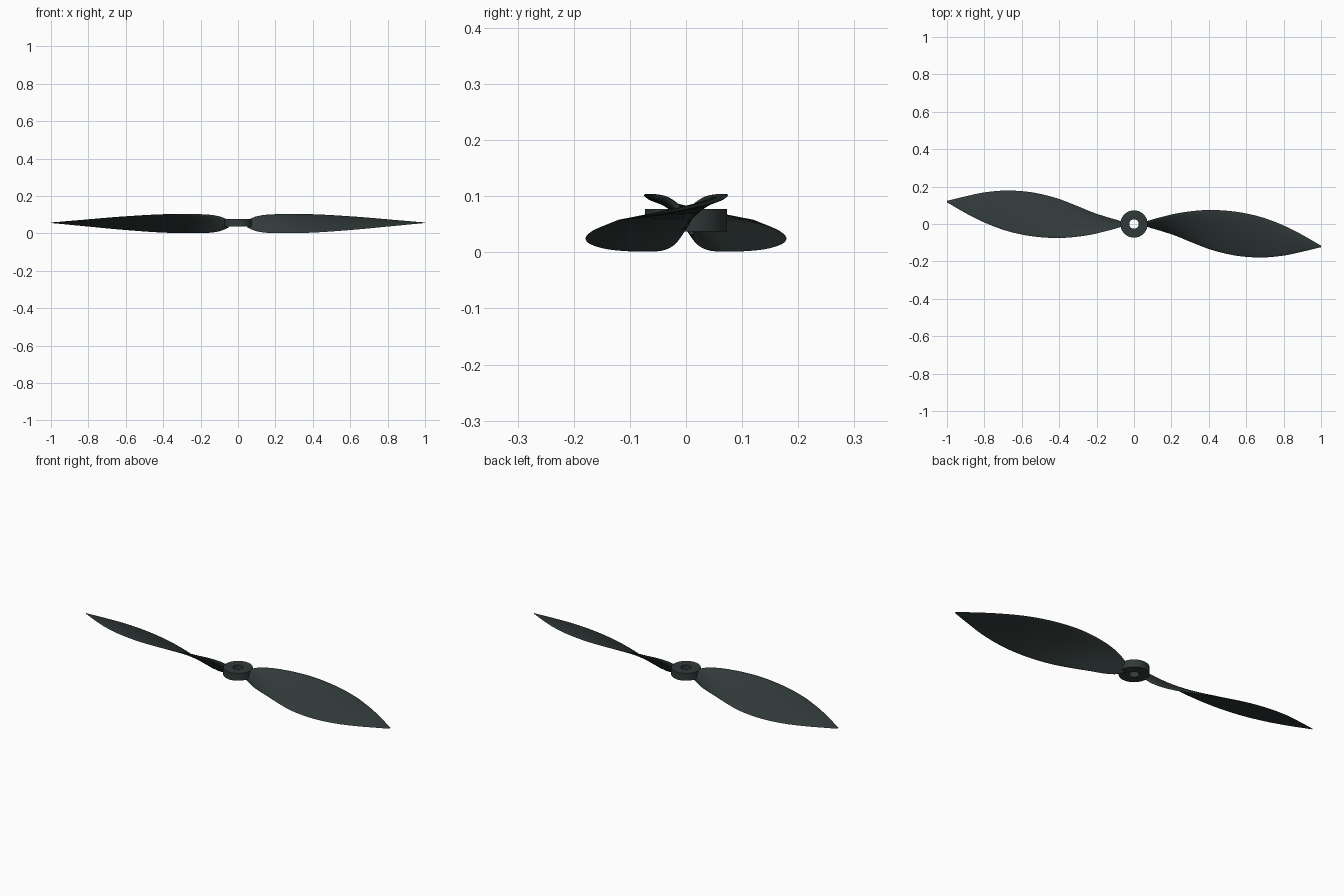
import bpy, bmesh, math
from mathutils import Vector

cube = bpy.data.objects.get("Cube")
if cube:
    bpy.data.objects.remove(cube)

# Single dark slate plastic
mat = bpy.data.materials.new("dark_slate")
mat.use_nodes = True
colour = (0.031, 0.043, 0.042, 1)
mat.diffuse_color = colour
mat.node_tree.nodes["Principled BSDF"].inputs["Base Color"].default_value = colour


def make_object(name, bm, angle):
    bmesh.ops.recalc_face_normals(bm, faces=bm.faces)
    mesh = bpy.data.meshes.new(name)
    bm.to_mesh(mesh)
    bm.free()
    mesh.materials.append(mat)
    obj = bpy.data.objects.new(name, mesh)
    bpy.context.collection.objects.link(obj)
    bpy.ops.object.select_all(action="DESELECT")
    obj.select_set(True)
    bpy.context.view_layer.objects.active = obj
    bpy.ops.object.shade_smooth_by_angle(angle=math.radians(angle))
    return obj


# Blade stations: span, high edge y, low edge y, half height, thickness
STATIONS = [
    (0.05, 0.012, -0.012, 0.02, 0.018),
    (0.075, 0.016, -0.016, 0.031, 0.018),
    (0.10, 0.024, -0.024, 0.040, 0.018),
    (0.15, 0.038, -0.039, 0.048, 0.017),
    (0.22, 0.055, -0.062, 0.051, 0.017),
    (0.32, 0.070, -0.103, 0.051, 0.016),
    (0.42, 0.075, -0.140, 0.048, 0.015),
    (0.55, 0.065, -0.170, 0.040, 0.014),
    (0.68, 0.037, -0.179, 0.030, 0.012),
    (0.80, -0.008, -0.169, 0.019, 0.009),
    (0.90, -0.058, -0.148, 0.010, 0.006),
    (1.00, -0.116, -0.124, 0.001, 0.002),
]
STEPS = 4     # sections between stations
RIM = 24      # points around each section


def smooth_sections():
    """Cubic interpolation through the stations."""
    pts = [Vector(s) for s in STATIONS]
    slopes = []
    for i in range(len(pts)):
        a, b = pts[max(i - 1, 0)], pts[min(i + 1, len(pts) - 1)]
        slopes.append((b - a) / (b[0] - a[0]))
    for i in range(len(pts) - 1):
        p, q = pts[i], pts[i + 1]
        h = q[0] - p[0]
        for k in range(STEPS):
            t = k / STEPS
            u = 1 - t
            yield (p * (1 + 2 * t) * u * u + slopes[i] * h * t * u * u
                   + q * t * t * (3 - 2 * t) - slopes[i + 1] * h * t * t * u)
    yield pts[-1]


def build_blade(name, turn):
    bm = bmesh.new()
    rings = []
    for x, y_high, y_low, half, thick in smooth_sections():
        mid_z = 0.051 + 0.006 * x
        mid = Vector((x, (y_high + y_low) / 2, mid_z))
        chord = Vector((0, (y_high - y_low) / 2, half))
        normal = Vector((0, -chord.z, chord.y)).normalized()
        ring = []
        for j in range(RIM):
            a = math.tau * j / RIM
            c, s = math.cos(a), math.sin(a)
            # rounded high edge, finer low edge, slight camber
            lift = thick / 2 * s * (0.8 + 0.2 * c) + chord.length * 0.05 * (1 - c * c)
            ring.append(bm.verts.new(mid + chord * c + normal * lift))
        rings.append(ring)
    for r1, r2 in zip(rings, rings[1:]):
        for j in range(RIM):
            k = (j + 1) % RIM
            bm.faces.new((r1[j], r1[k], r2[k], r2[j]))
    bm.faces.new(rings[0])
    bm.faces.new(rings[-1])
    obj = make_object(name, bm, 50)
    obj.rotation_euler.z = turn


build_blade("left_blade", 0)
build_blade("right_blade", math.pi)

# Hub: thick ring with a shaft hole, lathed from its profile
SIDES = 48
profile = [(0.025, 0.037), (0.073, 0.037), (0.073, 0.077), (0.025, 0.077)]
bm = bmesh.new()
loops = [[bm.verts.new((r * math.cos(math.tau * i / SIDES),
                        r * math.sin(math.tau * i / SIDES), z))
          for i in range(SIDES)] for r, z in profile]
for n, loop in enumerate(loops):
    nxt = loops[(n + 1) % len(loops)]
    for i in range(SIDES):
        k = (i + 1) % SIDES
        bm.faces.new((loop[i], loop[k], nxt[k], nxt[i]))
make_object("hub", bm, 30)
